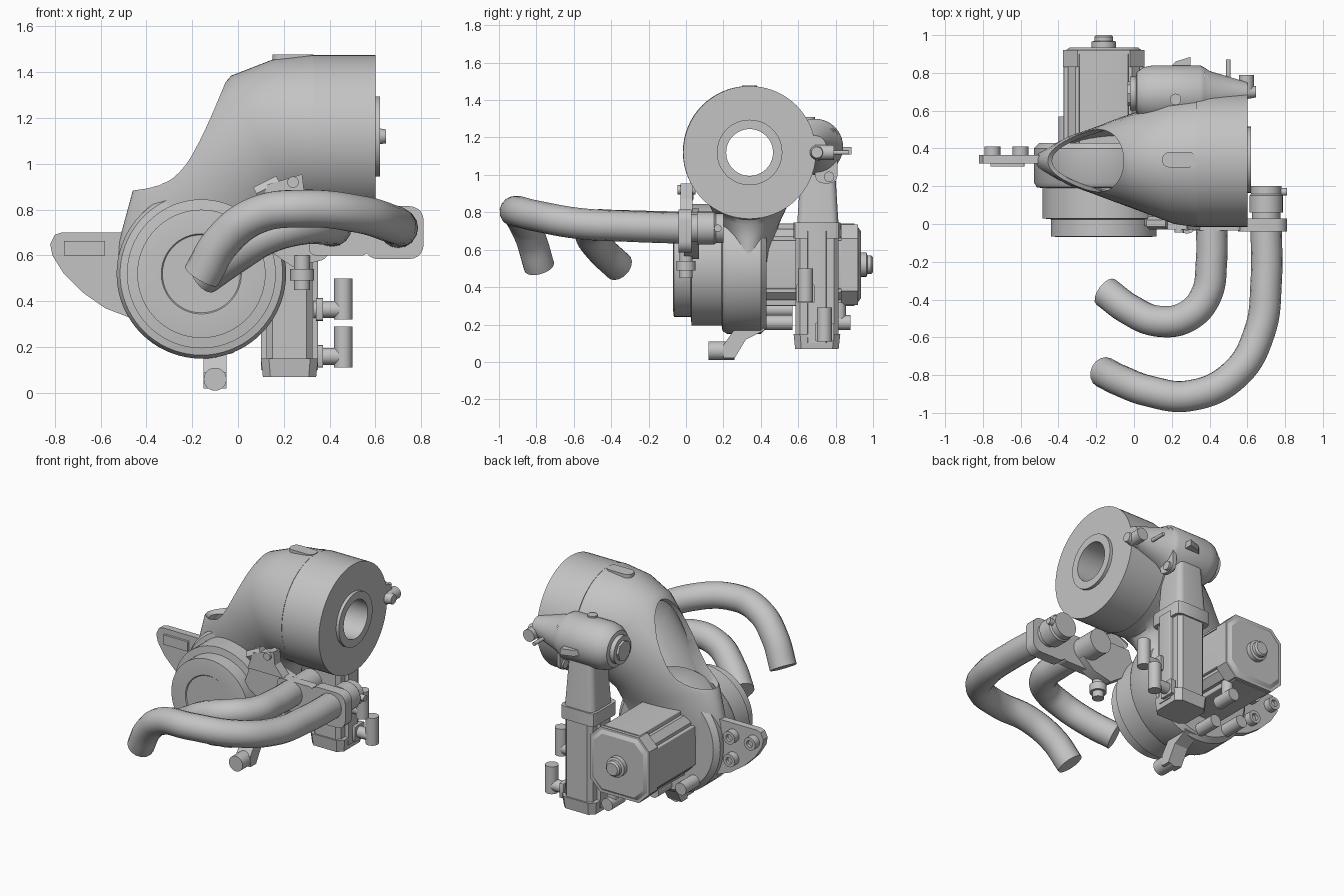
import bpy, bmesh, math
from mathutils import Vector

cube = bpy.data.objects.get("Cube")
if cube:
    bpy.data.objects.remove(cube, do_unlink=True)

grey = bpy.data.materials.new("light_grey")
grey.use_nodes = True
TONE = (0.55, 0.55, 0.55, 1)
grey.diffuse_color = TONE
grey.node_tree.nodes["Principled BSDF"].inputs["Base Color"].default_value = TONE


def finish(name, bm, sharp=35):
    """Turn a bmesh into an object, smooth but with crisp edges."""
    bmesh.ops.remove_doubles(bm, verts=bm.verts, dist=0.0002)
    bmesh.ops.recalc_face_normals(bm, faces=bm.faces)
    for f in bm.faces:
        f.smooth = True
    for e in bm.edges:
        e.smooth = len(e.link_faces) == 2 and e.calc_face_angle(0) < math.radians(sharp)
    me = bpy.data.meshes.new(name)
    bm.to_mesh(me)
    bm.free()
    me.materials.clear()
    me.materials.append(grey)
    ob = bpy.data.objects.new(name, me)
    bpy.context.collection.objects.link(ob)
    return ob


def bake(ob):
    """Replace an object by its evaluated mesh."""
    bpy.context.view_layer.update()
    dg = bpy.context.evaluated_depsgraph_get()
    me = bpy.data.meshes.new_from_object(ob.evaluated_get(dg))
    name = ob.name
    bpy.data.objects.remove(ob, do_unlink=True)
    bm = bmesh.new()
    bm.from_mesh(me)
    bpy.data.meshes.remove(me)
    return finish(name, bm)


def skin(bm, rings, wrap=False):
    n = len(rings[0])
    pairs = list(zip(rings, rings[1:])) + ([(rings[-1], rings[0])] if wrap else [])
    for a, b in pairs:
        for i in range(n):
            j = (i + 1) % n
            bm.faces.new((a[i], a[j], b[j], b[i]))


def lathe(name, origin, direction, profile, n=48, wrap=False):
    """Revolve (radius, distance) points round an axis."""
    q = Vector(direction).to_track_quat('Z', 'Y')
    bm = bmesh.new()
    rings = []
    for r, t in profile:
        r = max(r, 0.00001)
        rings.append([bm.verts.new(Vector(origin) + q @ Vector(
            (r * math.cos(math.tau * i / n), r * math.sin(math.tau * i / n), t))) for i in range(n)])
    skin(bm, rings, wrap)
    bmesh.ops.dissolve_degenerate(bm, edges=bm.edges, dist=0.0002)
    return finish(name, bm)


def rod(name, a, b, r, r2=None, n=24):
    d = Vector(b) - Vector(a)
    end = r if r2 is None else r2
    return lathe(name, a, d, [(0, 0), (r, 0), (end, d.length), (0, d.length)], n)


def prism(name, outline, axis, a, b, top=1.0):
    """Extrude an outline along an axis; top scales the far end."""
    c = sum((Vector(p) for p in outline), Vector((0, 0))) / len(outline)
    bm = bmesh.new()
    rings = []
    for t, s in ((a, 1.0), (b, top)):
        ring = []
        for p in outline:
            u, v = c + (Vector(p) - c) * s
            ring.append(bm.verts.new({'x': (t, u, v), 'y': (u, t, v), 'z': (u, v, t)}[axis]))
        rings.append(ring)
        bm.faces.new(ring)
    skin(bm, rings)
    return finish(name, bm, 30)


def rounded(cx, cy, hx, hy, r, steps=5):
    pts = []
    for k, (sx, sy) in enumerate(((1, 1), (-1, 1), (-1, -1), (1, -1))):
        for i in range(steps + 1):
            t = (k + i / steps) * math.pi / 2
            pts.append((cx + sx * (hx - r) + r * math.cos(t), cy + sy * (hy - r) + r * math.sin(t)))
    return pts


def hose(name, pts, r):
    cu = bpy.data.curves.new(name, 'CURVE')
    cu.dimensions = '3D'
    cu.bevel_depth, cu.bevel_resolution, cu.resolution_u = r, 6, 10
    cu.use_fill_caps = True
    sp = cu.splines.new('BEZIER')
    sp.bezier_points.add(len(pts) - 1)
    for bp, p in zip(sp.bezier_points, pts):
        bp.co = p
        bp.handle_left_type = bp.handle_right_type = 'AUTO'
    ob = bpy.data.objects.new(name, cu)
    bpy.context.collection.objects.link(ob)
    return bake(ob)


# Upper drum with a through bore and raised hub
lathe("upper_drum", (0.33, 0.34, 1.12), (1, 0, 0),
      [(0.125, 0), (0.355, 0), (0.355, 0.27), (0.175, 0.27), (0.175, 0.29), (0.125, 0.29)], 72, True)
prism("drum_top_pad", rounded(0.24, 0.34, 0.09, 0.04, 0.035), 'z', 1.44, 1.478)

# Hollow elbow: inner x, inner z, outer x, outer z, half width
bm = bmesh.new()
rings = []
for ix, iz, ox, oz, w in ((0.33, 0.77, 0.33, 1.475, 0.352), (0.28, 0.77, 0.15, 1.455, 0.335),
                          (0.24, 0.76, -0.03, 1.385, 0.29), (0.22, 0.73, -0.25, 1.13, 0.235),
                          (0.21, 0.66, -0.46, 0.88, 0.17), (0.205, 0.58, -0.52, 0.66, 0.13),
                          (0.2, 0.5, -0.53, 0.52, 0.115)):
    mid, half = Vector(((ix + ox) / 2, 0.335, (iz + oz) / 2)), Vector(((ox - ix) / 2, 0, (oz - iz) / 2))
    rings.append([bm.verts.new(mid + half * math.cos(t) + Vector((0, w * math.sin(t), 0)))
                  for t in (math.tau * i / 64 for i in range(64))])
skin(bm, rings)
elbow = finish("elbow_shell", bm)
wall = elbow.modifiers.new("wall", 'SOLIDIFY')
wall.thickness, wall.offset = 0.03, -1

# Oval opening on the outer slope of the elbow
slope, out = Vector((0.645, 0, 0.765)), Vector((-0.765, 0, 0.645))
centre = Vector((-0.255, 0.335, 1.12))
bm = bmesh.new()
rings = [[bm.verts.new(centre + out * d + slope * 0.31 * math.cos(math.tau * i / 48)
                       + Vector((0, 0.165 * math.sin(math.tau * i / 48), 0))) for i in range(48)]
         for d in (-0.2, 0.2)]
skin(bm, rings)
for ring in rings:
    bm.faces.new(ring)
cutter = finish("opening_cutter", bm)
cutter.hide_render = True
cut = elbow.modifiers.new("opening", 'BOOLEAN')
cut.operation, cut.object, cut.solver = 'DIFFERENCE', cutter, 'EXACT'
bake(elbow)
bpy.data.objects.remove(cutter, do_unlink=True)

# Lower drum: stepped rings towards the front
cx, cz = -0.16, 0.52
lathe("lower_drum", (cx, 0.43, cz), (0, -1, 0),
      [(0, 0), (0.34, 0), (0.37, 0.03), (0.37, 0.21), (0.355, 0.235), (0.325, 0.24), (0.325, 0.4),
       (0.28, 0.405), (0.28, 0.495), (0.235, 0.5), (0.175, 0.5), (0.17, 0.494), (0, 0.494)], 72)

# Rear motor with side rails, end cap and shaft knob
def chamfered(h, c):
    return [(cx + u, cz + v) for u, v in ((h, c), (c, h), (-c, h), (-h, c), (-h, -c), (-c, -h), (c, -h), (h, -c))]

prism("motor_body", chamfered(0.19, 0.15), 'y', 0.42, 0.85)
prism("motor_end_cap", chamfered(0.215, 0.14), 'y', 0.83, 0.92)
prism("motor_end_face", chamfered(0.2, 0.13), 'y', 0.92, 0.935, 0.9)
for s in (-1, 1):
    prism("motor_side_rail", rounded(cx + s * 0.19, cz, 0.022, 0.13, 0.005), 'y', 0.42, 0.9)
    prism("motor_face_rail", rounded(cx, cz + s * 0.19, 0.13, 0.03, 0.005), 'y', 0.42, 0.9)
lathe("motor_knob", (cx, 0.93, cz), (0, 1, 0),
      [(0, 0), (0.065, 0), (0.065, 0.035), (0.05, 0.04), (0.05, 0.06), (0.04, 0.07), (0, 0.07)], 24)

# Side mounting plate with pad and screws
prism("side_plate", [(-0.45, 0.7), (-0.77, 0.7), (-0.8, 0.69), (-0.82, 0.65), (-0.81, 0.6), (-0.76, 0.52),
                     (-0.68, 0.44), (-0.58, 0.37), (-0.45, 0.32)], 'y', 0.32, 0.365)
prism("plate_pad", rounded(-0.67, 0.632, 0.09, 0.032, 0.004), 'y', 0.305, 0.33)
for x, z in ((-0.75, 0.62), (-0.6, 0.62), (-0.6, 0.47)):
    lathe("plate_screw", (x, 0.36, z), (0, 1, 0),
          [(0, 0), (0.042, 0), (0.042, 0.05), (0.022, 0.05), (0.022, 0.03), (0, 0.03)], 24)

# Lower lug
rod("lug_pin", (-0.1, 0.12, 0.06), (-0.1, 0.26, 0.06), 0.05)
prism("lug_arm", [(0.2, 0.02), (0.26, 0.02), (0.32, 0.12), (0.42, 0.17), (0.4, 0.24), (0.27, 0.19), (0.2, 0.09)],
      'x', -0.15, -0.05)

# Vertical actuator column, neck and horizontal head
prism("column", rounded(0.225, 0.7, 0.1, 0.115, 0.025, 1), 'z', 0.1, 0.72)
prism("column_foot", rounded(0.225, 0.7, 0.125, 0.125, 0.035, 1), 'z', 0.15, 0.07, 0.93)
prism("column_side_rail", rounded(0.225, 0.7, 0.125, 0.05, 0.005), 'z', 0.1, 0.7)
prism("column_collar", rounded(0.22, 0.7, 0.125, 0.125, 0.03, 2), 'z', 0.66, 0.745)
prism("neck", rounded(0.22, 0.705, 0.11, 0.11, 0.04), 'z', 0.745, 1.12, 0.78)
lathe("actuator_head", (-0.02, 0.69, 1.15), (1, 0, 0),
      [(0, 0), (0.09, 0), (0.09, 0.03), (0.115, 0.035), (0.14, 0.07), (0.15, 0.12), (0.15, 0.37),
       (0.14, 0.39), (0.12, 0.42), (0.06, 0.62), (0, 0.62)], 40)
lathe("head_end_nut", (-0.035, 0.69, 1.15), (1, 0, 0), [(0, 0), (0.065, 0), (0.065, 0.02), (0, 0.02)], 8)
prism("head_flange", rounded(0.75, 1.105, 0.06, 0.15, 0.045), 'x', 0.35, 0.375)
for z in (0.99, 1.22):
    rod("flange_bolt", (0.34, 0.765, z), (0.39, 0.765, z), 0.028, n=16)
rod("head_top_button", (0.22, 0.66, 1.27), (0.22, 0.66, 1.31), 0.03)
prism("head_fin", [(0.18, 0.82), (0.22, 0.86), (0.3, 0.885), (0.3, 0.82)], 'z', 1.11, 1.15)
rod("head_pin", (0.595, 0.69, 1.12), (0.595, 0.79, 1.12), 0.04)
rod("head_pin_bolt", (0.5, 0.72, 1.12), (0.5, 0.87, 1.12), 0.012, n=12)
rod("head_nose", (0.56, 0.7, 1.12), (0.645, 0.7, 1.12), 0.045, 0.03)

# Elbow fittings on the column and below the motor
for y, z, low, high in ((0.64, 0.365, 0.32, 0.5), (0.74, 0.16, 0.11, 0.29)):
    rod("fitting_stub", (0.33, y, z), (0.46, y, z), 0.037)
    prism("fitting_base", rounded(y, z, 0.05, 0.05, 0.01, 2), 'x', 0.34, 0.37)
    rod("fitting_tube", (0.46, y, low), (0.46, y, high), 0.04)
for x, a, b in ((-0.04, 0.74, 0.88), (-0.16, 0.42, 0.57), (-0.36, 0.42, 0.57)):
    rod("lower_fitting", (x, a, 0.21 if x > -0.3 else 0.28), (x, b, 0.21 if x > -0.3 else 0.28), 0.04)
rod("lower_fitting_riser", (-0.04, 0.82, 0.2), (-0.04, 0.82, 0.32), 0.035)

# Curved hoses
hose("outer_hose", [(0.7, -0.02, 0.715), (0.7, -0.3, 0.725), (0.665, -0.57, 0.74), (0.53, -0.8, 0.78),
                    (0.29, -0.91, 0.805), (0.08, -0.885, 0.775), (-0.07, -0.83, 0.66), (-0.16, -0.785, 0.51)], 0.083)
hose("inner_hose", [(0.41, 0.02, 0.72), (0.41, -0.2, 0.725), (0.38, -0.38, 0.73), (0.28, -0.49, 0.73),
                    (0.13, -0.515, 0.69), (-0.02, -0.455, 0.6), (-0.15, -0.36, 0.51)], 0.083)

# Hose clamp, manifold and bracket
prism("clamp_plate", rounded(0.68, 0.7, 0.13, 0.115, 0.06), 'y', -0.04, 0.03)
prism("manifold_plate", rounded(0.44, 0.7, 0.13, 0.1, 0.03), 'y', -0.035, 0.025)
prism("bracket", [(0.05, 0.68), (0.1, 0.82), (0.3, 0.82), (0.45, 0.77), (0.45, 0.65), (0.37, 0.58), (0.24, 0.55)],
      'y', -0.01, 0.07)
lathe("outer_coupling", (0.7, 0.02, 0.715), (0, 1, 0),
      [(0, 0), (0.075, 0), (0.075, 0.04), (0.088, 0.04), (0.088, 0.13), (0.08, 0.14), (0.08, 0.18), (0, 0.18)], 32)
rod("coupling_tab", (0.76, 0.17, 0.715), (0.81, 0.17, 0.715), 0.02, n=12)
rod("inner_coupling", (0.41, 0.0, 0.72), (0.41, 0.18, 0.72), 0.08)
prism("upper_lug", [(0.09, 0.8), (0.13, 0.91), (0.28, 0.955), (0.29, 0.87), (0.35, 0.8)], 'y', -0.03, 0.035)
rod("lug_bolt", (0.08, 0.005, 0.87), (0.18, 0.005, 0.92), 0.035, n=6)
rod("lug_cross_bolt", (0.24, -0.045, 0.92), (0.24, 0.05, 0.92), 0.025, n=16)
rod("lower_lug_post", (0.28, 0.0, 0.45), (0.28, 0.0, 0.6), 0.035)
rod("lower_lug_cap", (0.28, 0.0, 0.49), (0.28, 0.0, 0.54), 0.052, n=12)
